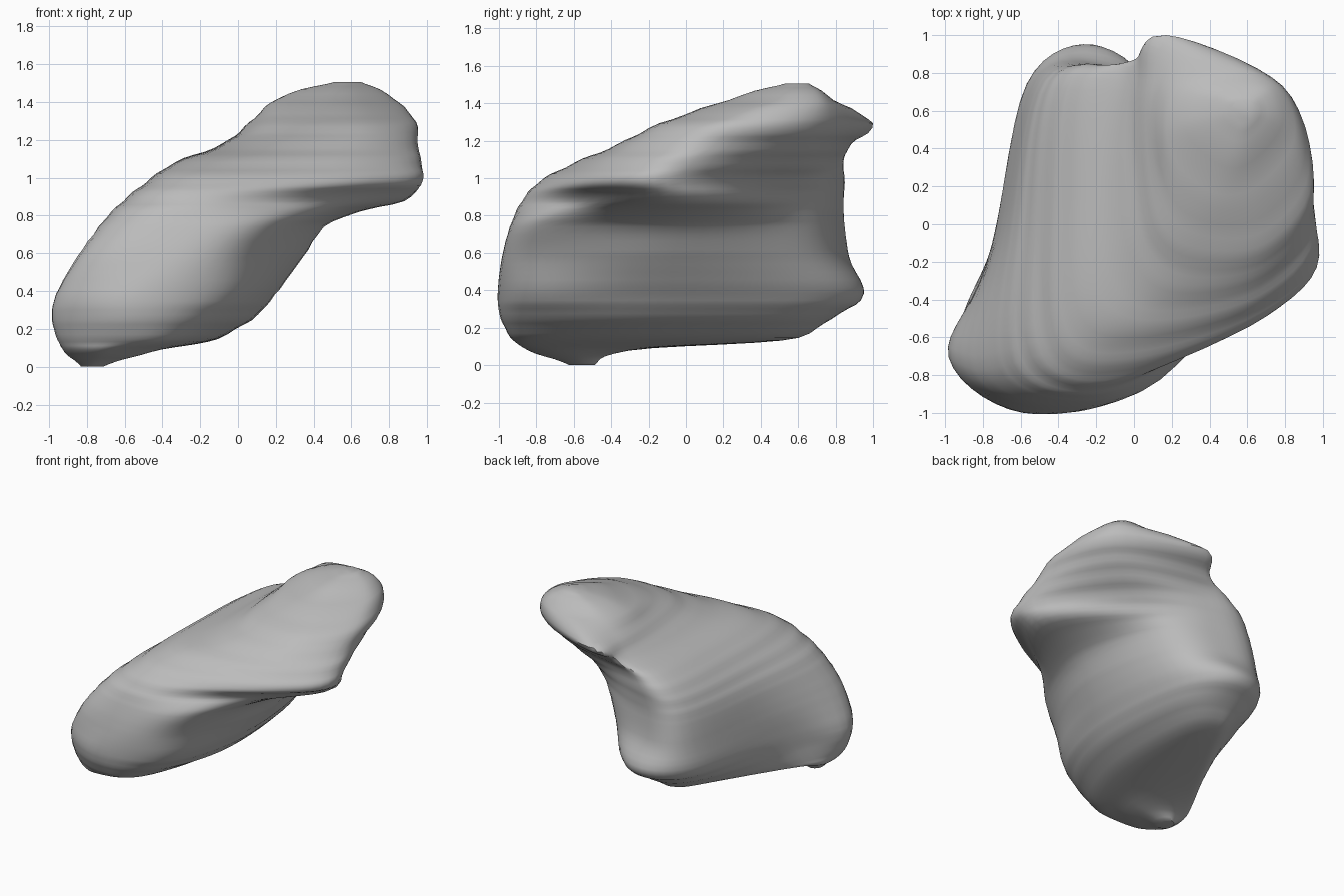
import bpy
import bmesh
import math
from mathutils import Vector

cube = bpy.data.objects.get("Cube")
if cube:
    bpy.data.objects.remove(cube, do_unlink=True)

AROUND = 7   # curve steps between neighbouring points of a section
UPWARD = 5   # curve steps between neighbouring sections

stone_grey = bpy.data.materials.new("stone_grey")
stone_grey.use_nodes = True
stone_grey.diffuse_color = (0.5, 0.5, 0.5, 1)
shader = stone_grey.node_tree.nodes["Principled BSDF"]
shader.inputs["Base Color"].default_value = (0.5, 0.5, 0.5, 1)
shader.inputs["Roughness"].default_value = 0.8


def spline(before, start, end, after, t):
    """Point on a smooth curve from start to end."""
    start_pull = (end - before) / 2
    end_pull = (after - start) / 2
    ease = t * t * (3 - 2 * t)
    return (start.lerp(end, ease)
            + start_pull * (t * (1 - t) ** 2)
            - end_pull * (t * t * (1 - t)))


def section(height, xs, ys):
    """Smooth closed outline, starting front left and running anticlockwise."""
    points = [Vector((x, y, height)) for x, y in zip(xs, ys)]
    count = len(points)
    outline = []
    for i in range(count):
        control = [points[(i + k) % count] for k in (-1, 0, 1, 2)]
        outline += [spline(*control, step / AROUND) for step in range(AROUND)]
    return outline


def cap(outline, centre, share):
    """Small rounded end, shrunk from the neighbouring section."""
    ring = []
    for point in outline:
        end = centre + (point - centre) * share
        end.z = centre.z
        ring.append(end)
    return ring


def loft(name, sections, material):
    """Skin the sections with gentle terraces and close both ends."""
    last = len(sections) - 1
    rings = []
    for i in range(last):
        picks = [sections[min(max(i + k, 0), last)] for k in (-1, 0, 1, 2)]
        for step in range(UPWARD):
            t = step / UPWARD
            rings.append([spline(*group, t) for group in zip(*picks)])
    rings.append(sections[last])

    bm = bmesh.new()
    skin = []
    for ring in rings:
        row = []
        for p in ring:
            terrace = 0.004 * math.sin(p.z * math.tau / 0.09)
            row.append(bm.verts.new((p.x, p.y, max(p.z + terrace, 0))))
        skin.append(row)
    for low, high in zip(skin, skin[1:]):
        for i in range(len(low)):
            j = (i + 1) % len(low)
            bm.faces.new((low[i], low[j], high[j], high[i]))
    bm.faces.new(list(reversed(skin[0])))
    bm.faces.new(skin[-1])
    bmesh.ops.recalc_face_normals(bm, faces=bm.faces)

    mesh = bpy.data.meshes.new(name)
    bm.to_mesh(mesh)
    bm.free()
    mesh.materials.append(material)
    obj = bpy.data.objects.new(name, mesh)
    bpy.context.collection.objects.link(obj)
    return obj


# Foot: low front toe, then the flat underside and rear heel
toe = section(.08, (-.9, -.72, -.54, -.46, -.52, -.66, -.8, -.9),
              (-.7, -.84, -.76, -.58, -.4, -.31, -.35, -.48))
sole = section(.13, (-.94, -.65, -.35, -.18, -.18, -.32, -.46, -.84),
               (-.7, -.91, -.84, -.35, .3, .5, .4, -.33))
instep = section(.25, (-.98, -.62, -.18, .06, .02, -.2, -.51, -.8),
                 (-.7, -.98, -.87, -.3, .5, .77, .62, -.26))
heel = section(.38, (-.96, -.57, -.04, .19, .1, -.22, -.57, -.76),
               (-.72, -1, -.86, -.2, .65, .95, .73, -.16))

# Waist: leaning body under the overhang
calf = section(.58, (-.84, -.4, .04, .34, .2, -.16, -.53, -.7),
               (-.77, -.98, -.84, -.18, .6, .85, .76, -.03))
waist = section(.77, (-.69, -.27, .2, .5, .28, -.1, -.49, -.64),
                (-.75, -.93, -.77, -.1, .58, .81, .76, 0))
underside = section(.88, (-.57, -.16, .4, .88, .38, -.05, -.45, -.57),
                    (-.71, -.87, -.58, -.06, .55, .8, .76, 0))

# Overhanging lip and the shoulder behind it
lip = section(.98, (-.43, -.02, .7, .97, .48, 0, -.38, -.47),
              (-.66, -.77, -.49, -.1, .55, .8, .78, .1))
shoulder = section(1.08, (-.29, .02, .66, .97, .62, .04, -.27, -.33),
                   (-.47, -.6, -.43, -.05, .6, .81, .77, .15))

# Crown with the rear spur
step = section(1.18, (-.02, .2, .68, .95, .72, .11, -.04, -.08),
               (-.16, -.36, -.28, .08, .66, .88, .76, .25))
spur = section(1.29, (.15, .36, .7, .94, .79, .17, .07, .07),
               (0, -.13, -.1, .22, .72, 1, .76, .38))
crown = section(1.42, (.29, .48, .65, .82, .75, .5, .28, .21),
                (.35, .23, .28, .5, .73, .79, .72, .52))

bottom = cap(toe, Vector((-.8, -.55, 0)), 0.25)
top = cap(crown, Vector((.6, .62, 1.51)), 0.22)

body = loft("leaning_body", [bottom, toe, sole, instep, heel, calf, waist,
                             underside, lip, shoulder, step, spur, crown, top],
            stone_grey)

bpy.ops.object.select_all(action='DESELECT')
body.select_set(True)
bpy.context.view_layer.objects.active = body
bpy.ops.object.shade_smooth_by_angle(angle=math.radians(40))
